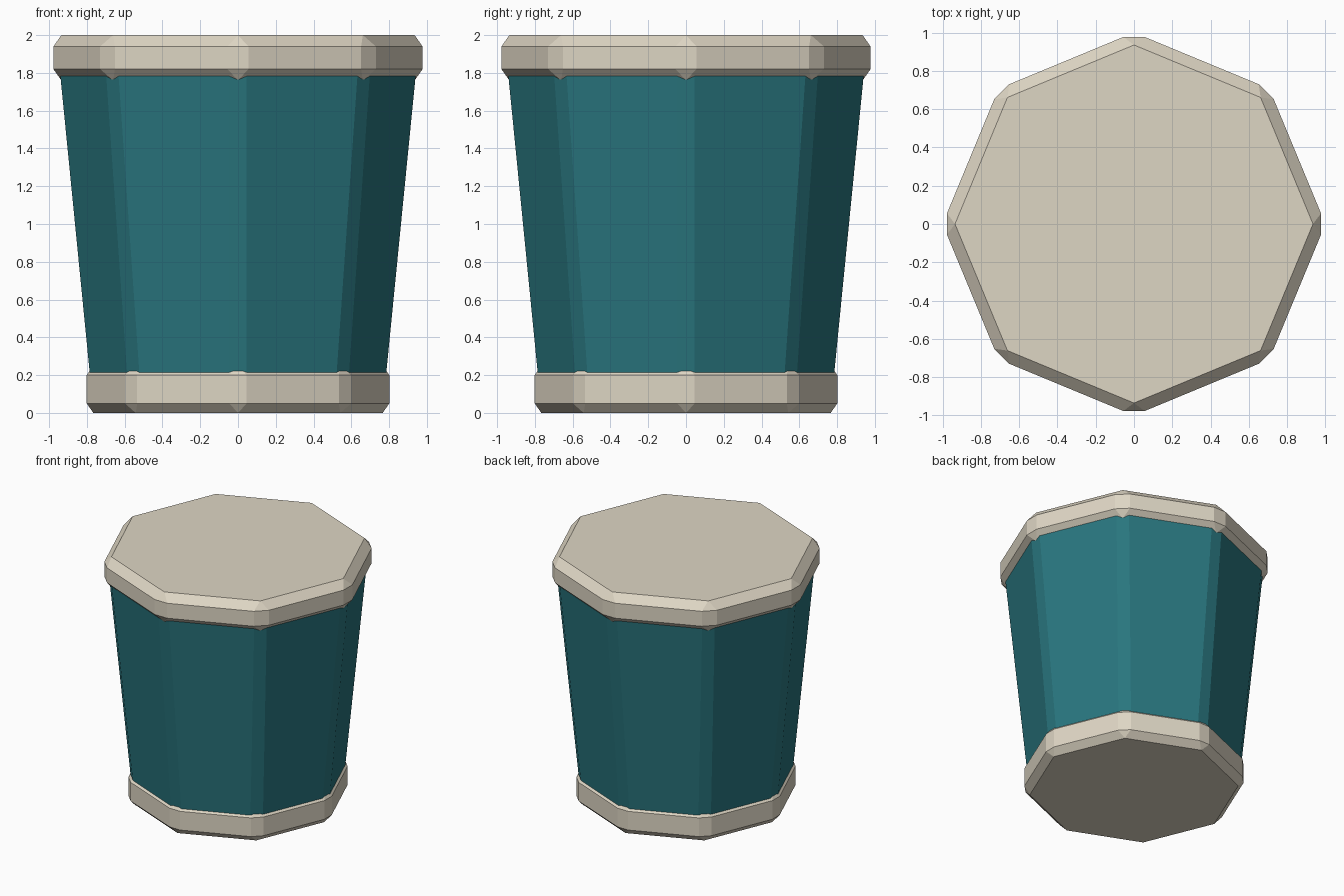
import bpy

if "Cube" in bpy.data.objects:
    bpy.data.objects.remove(bpy.data.objects["Cube"])


def material(name, color):
    m = bpy.data.materials.new(name)
    m.diffuse_color = color
    m.use_nodes = True
    m.node_tree.nodes["Principled BSDF"].inputs["Base Color"].default_value = m.diffuse_color
    return m


teal = material("teal", (0.022, 0.18, 0.21, 1))
cream = material("cream", (0.73, 0.67, 0.55, 1))


def octagon(name, z0, z1, r0, r1, bevel, mat):
    """Eight-sided tapered drum with every edge chamfered once."""
    bpy.ops.mesh.primitive_cone_add(vertices=8, radius1=r0, radius2=r1,
                                    depth=z1 - z0, location=(0, 0, (z0 + z1) / 2))
    o = bpy.context.object
    o.name = name
    o.data.materials.append(mat)
    b = o.modifiers.new("chamfer", 'BEVEL')
    b.width = bevel
    b.segments = 1
    b.limit_method = 'NONE'
    return o


# Tapered body, its ends hidden inside the base and lid
octagon("body", 0.10, 1.90, 0.793, 0.971, 0.05, teal)
# Base band
octagon("base", 0.0, 0.25, 0.82, 0.82, 0.05, cream)
# Lid
octagon("lid", 1.76, 2.0, 1.0, 1.0, 0.06, cream)
